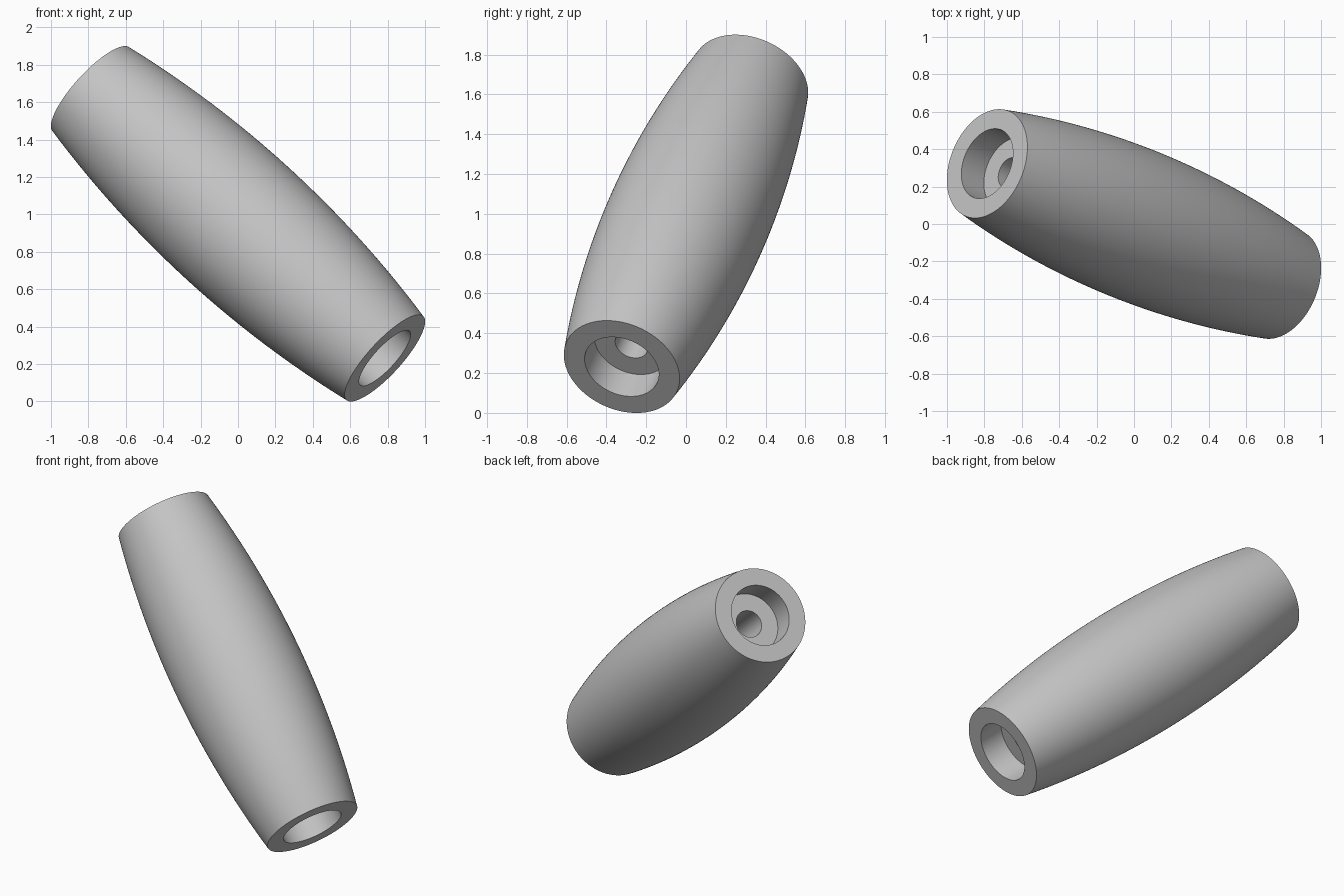
import bpy, bmesh, math
from mathutils import Vector

cube = bpy.data.objects.get("Cube")
if cube:
    bpy.data.objects.remove(cube, do_unlink=True)

HALF = 1.112          # half length along the axis
END_R, MID_R = 0.304, 0.405
BORE_R, BORE_DEPTH, HOLE_R = 0.195, 0.17, 0.086
ARC_STEPS, SIDES = 32, 128

grey = bpy.data.materials.new("light_grey")
grey.use_nodes = True
color = (0.55, 0.55, 0.55, 1)
grey.diffuse_color = color
grey.node_tree.nodes["Principled BSDF"].inputs["Base Color"].default_value = color

# Outer barrel: a shallow circular arc from end to end
bulge = MID_R - END_R
arc_r = (HALF ** 2 + bulge ** 2) / (2 * bulge)
profile = []
for i in range(ARC_STEPS + 1):
    z = HALF * (2 * i / ARC_STEPS - 1)
    profile.append((MID_R - arc_r + math.sqrt(arc_r ** 2 - z ** 2), z))

# Inner wall: counterbore at both ends, joined by a narrow through hole
floor = HALF - BORE_DEPTH
profile += [(BORE_R, HALF), (BORE_R, floor), (HOLE_R, floor),
            (HOLE_R, -floor), (BORE_R, -floor), (BORE_R, -HALF)]

# Revolve the closed profile
bm = bmesh.new()
verts = [bm.verts.new((r, 0, z)) for r, z in profile]
edges = [bm.edges.new((v, verts[(i + 1) % len(verts)])) for i, v in enumerate(verts)]
bmesh.ops.spin(bm, geom=verts + edges, cent=(0, 0, 0), axis=(0, 0, 1),
               angle=math.tau, steps=SIDES, use_merge=True)
bmesh.ops.remove_doubles(bm, verts=bm.verts, dist=0.0001)
bmesh.ops.recalc_face_normals(bm, faces=bm.faces)
mesh = bpy.data.meshes.new("barrel_handle")
bm.to_mesh(mesh)
bm.free()
mesh.materials.append(grey)

# Tilt the handle into place
handle = bpy.data.objects.new("barrel_handle", mesh)
bpy.context.collection.objects.link(handle)
axis = Vector((-0.785, 0.323, 0.718))
handle.rotation_euler = axis.to_track_quat("Z", "Y").to_euler()
handle.location = (0, 0, 0.95)

bpy.ops.object.select_all(action="DESELECT")
handle.select_set(True)
bpy.context.view_layer.objects.active = handle
bpy.ops.object.shade_smooth_by_angle(angle=math.radians(30))
